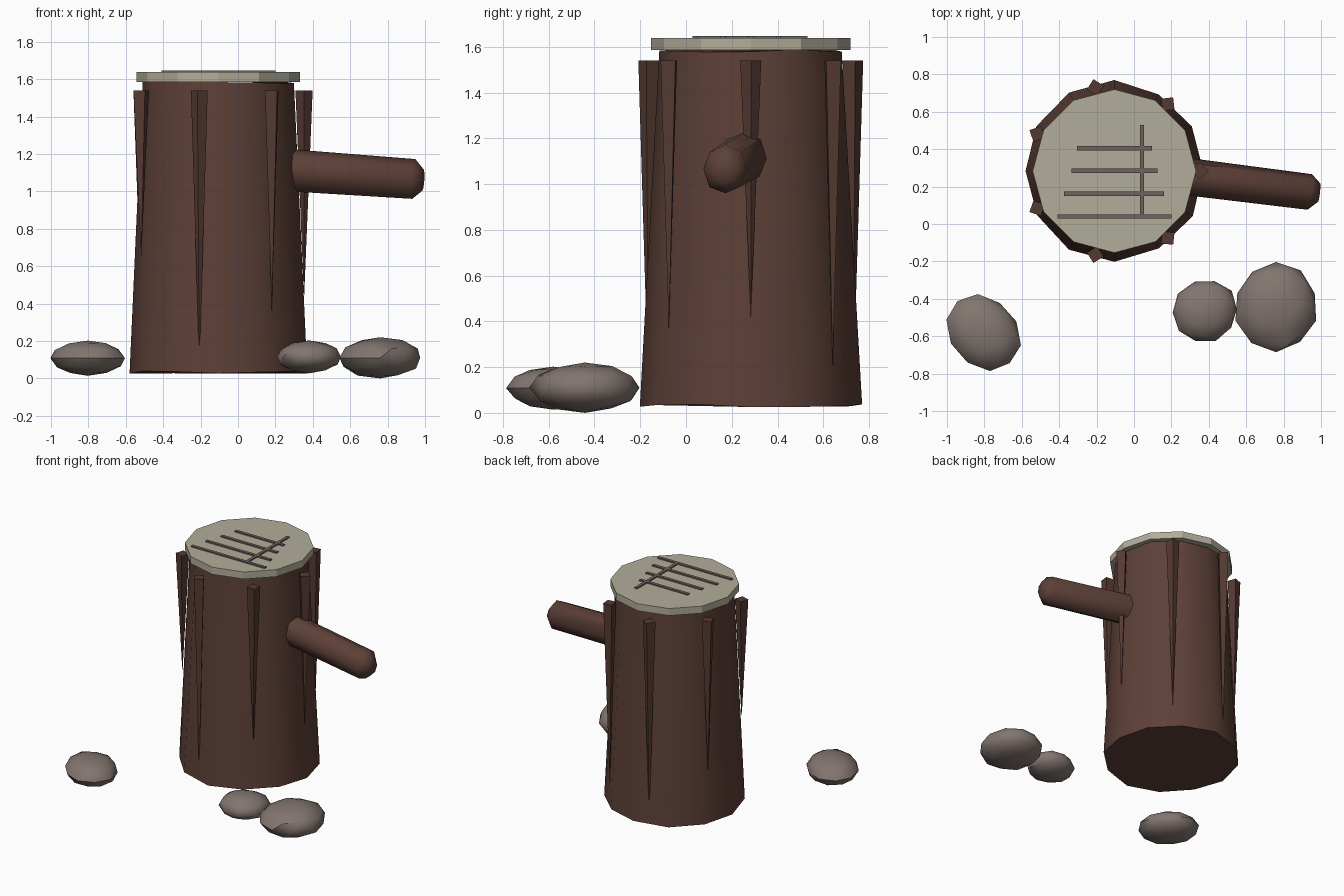
import bpy, bmesh, math, random
from math import cos, sin, pi, radians
from mathutils import Vector

random.seed(4)
if "Cube" in bpy.data.objects:
    bpy.data.objects.remove(bpy.data.objects["Cube"], do_unlink=True)


def material(name, hex_code):
    def linear(c):
        return c / 12.92 if c < 0.04045 else ((c + 0.055) / 1.055) ** 2.4
    rgb = [linear(int(hex_code[i:i + 2], 16) / 255) for i in (0, 2, 4)]
    m = bpy.data.materials.new(name)
    m.use_nodes = True
    m.diffuse_color = (*rgb, 1)
    bsdf = m.node_tree.nodes["Principled BSDF"]
    bsdf.inputs["Base Color"].default_value = (*rgb, 1)
    bsdf.inputs["Roughness"].default_value = 0.9
    return m


BARK = material("bark brown", "5d4037")
RIDGE = material("dark bark", "553a32")
WOOD = material("pale cut wood", "b2ad9b")
STONE = material("grey stone", "82756f")
MARK = material("carved grey", "6e625e")


def finish(ob, name, mat, angle=None):
    ob.name = ob.data.name = name
    ob.data.materials.clear()
    ob.data.materials.append(mat)
    if angle:
        bpy.ops.object.select_all(action="DESELECT")
        ob.select_set(True)
        bpy.context.view_layer.objects.active = ob
        bpy.ops.object.shade_smooth_by_angle(angle=radians(angle))
    return ob


def loft(name, mat, sides, rings, u, v, jitter=0.0, angle=None):
    """Skin a tube through (centre, radius) rings spanned by axes u and v."""
    bm = bmesh.new()
    loops = []
    for centre, radius in rings:
        loop = []
        for i in range(sides):
            a = 2 * pi * i / sides
            r = radius + random.uniform(-jitter, jitter)
            p = Vector(centre) + r * (cos(a) * Vector(u) + sin(a) * Vector(v))
            p.z += random.uniform(-jitter, jitter)
            loop.append(bm.verts.new(p))
        loops.append(loop)
    for low, high in zip(loops, loops[1:]):
        for i in range(sides):
            j = (i + 1) % sides
            bm.faces.new((low[i], low[j], high[j], high[i]))
    bm.faces.new(loops[0][::-1])
    bm.faces.new(loops[-1])
    bmesh.ops.recalc_face_normals(bm, faces=bm.faces)
    mesh = bpy.data.meshes.new(name)
    bm.to_mesh(mesh)
    bm.free()
    ob = bpy.data.objects.new(name, mesh)
    bpy.context.collection.objects.link(ob)
    return finish(ob, name, mat, angle)


CX, CY = -0.105, 0.283
X, Y = (1, 0, 0), (0, 1, 0)

# Tapered trunk and its pale cut top
loft("trunk", BARK, 12,
     [((CX, CY, 0.032), 0.48), ((CX, CY, 1.585), 0.398)], X, Y, 0.008, 45)
loft("cut_top", WOOD, 12,
     [((CX, CY, 1.585), 0.437), ((CX, CY, 1.638), 0.437)], X, Y)

# Bark ridges: square spikes pointing down, corner outward
TIPS = [0.42, 0.2, 0.06, 0.4, 0.65, 0.06, 0.36]
for k, tip in enumerate(TIPS):
    a = 2 * pi * k / len(TIPS)
    x, y = CX + 0.458 * cos(a), CY + 0.458 * sin(a)
    bpy.ops.mesh.primitive_cone_add(
        vertices=4, radius1=0, radius2=0.046, depth=1.54 - tip,
        location=(x, y, (1.54 + tip) / 2), rotation=(0, 0, a))
    finish(bpy.context.object, f"bark_ridge_{k + 1}", RIDGE)

# Broken branch with a chamfered tip
start, end = Vector((0.15, 0.27, 1.125)), Vector((0.99, 0.165, 1.06))
axis = (end - start).normalized()
side = axis.cross(Vector((0, 0, 1))).normalized() * 0.9
up = side.cross(axis).normalized()
loft("branch", BARK, 8,
     [(start, 0.114), (start.lerp(end, 0.94), 0.108), (end, 0.055)],
     side, up, 0.003, 50)

# Carved strokes on the cut top: centre x, centre y, length x, length y
STROKES = [(-0.105, 0.04, 0.61, 0.022), (-0.107, 0.162, 0.535, 0.022),
           (-0.105, 0.285, 0.46, 0.022), (-0.105, 0.405, 0.4, 0.022),
           (0.042, 0.29, 0.022, 0.48)]
for k, (x, y, sx, sy) in enumerate(STROKES):
    bpy.ops.mesh.primitive_cube_add(size=1, location=(x, y, 1.6425))
    ob = bpy.context.object
    ob.scale = (sx, sy, 0.009)
    finish(ob, f"carved_stroke_{k + 1}", MARK)

# Flattened stones on the ground
STONES = [("left_large_stone", (0.76, -0.442, 0.11), (0.225, 0.24, 0.11), 0),
          ("left_small_stone", (0.38, -0.465, 0.115), (0.178, 0.168, 0.088), 20),
          ("right_stone", (-0.803, -0.58, 0.108), (0.182, 0.22, 0.094), 40)]
for name, centre, size, turn in STONES:
    bpy.ops.mesh.primitive_ico_sphere_add(
        subdivisions=2, radius=1, location=centre, rotation=(0, 0, radians(turn)))
    ob = bpy.context.object
    ob.scale = size
    for vert in ob.data.vertices:
        vert.co *= random.uniform(0.96, 1.02) if abs(vert.co.z) < 0.95 else 1
    bpy.ops.object.transform_apply(location=False, rotation=False, scale=True)
    finish(ob, name, STONE, 35)
